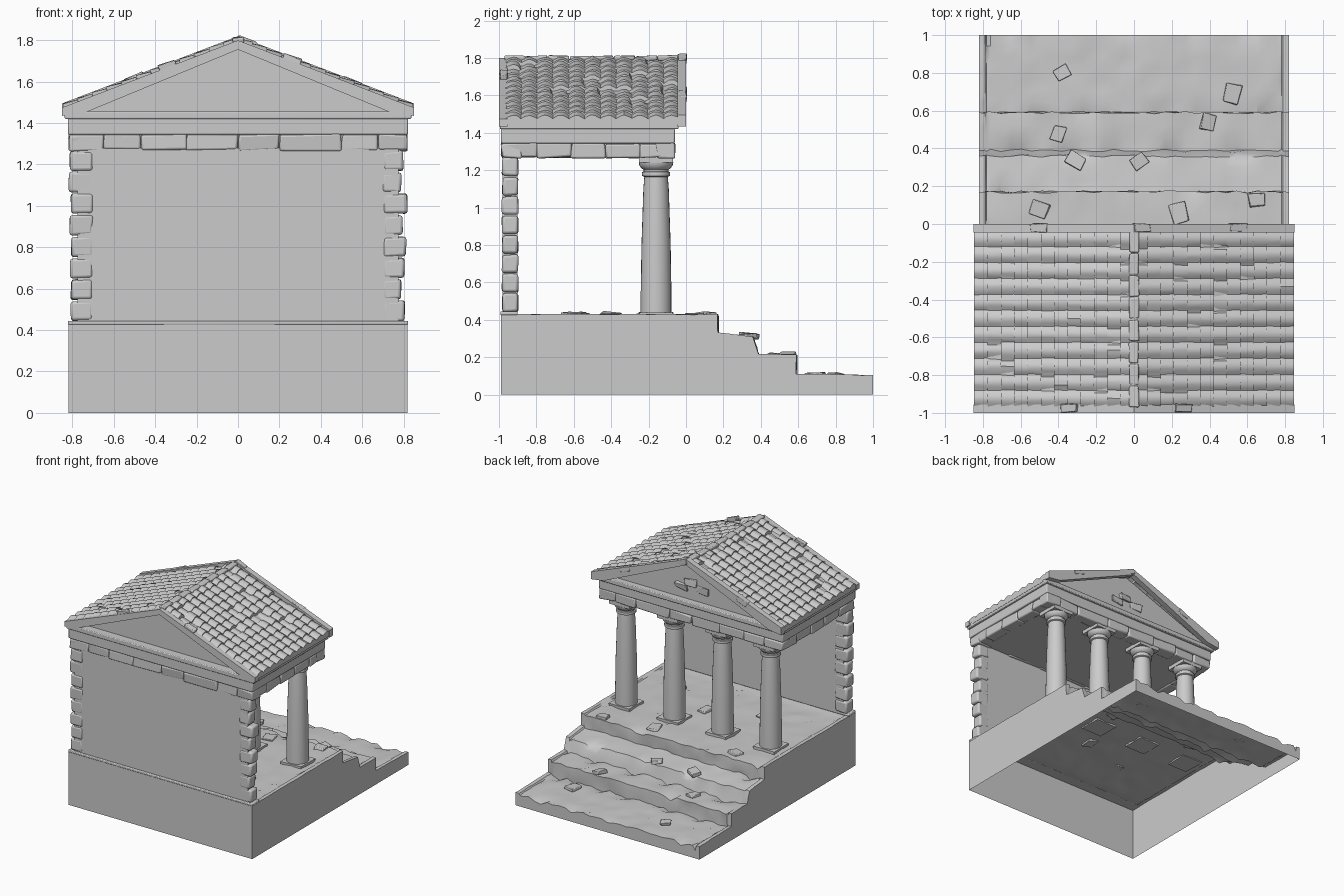
import bpy, bmesh, math, random
from mathutils import Vector, Matrix

random.seed(7)
rnd = random.uniform

if "Cube" in bpy.data.objects:
    bpy.data.objects.remove(bpy.data.objects["Cube"], do_unlink=True)

stone = bpy.data.materials.new("grey_stone")
stone.use_nodes = True
GREY = (0.6, 0.6, 0.6, 1)
stone.diffuse_color = GREY
stone.node_tree.nodes["Principled BSDF"].inputs["Base Color"].default_value = GREY


def finish(name, bm, angle=30, bevel=0):
    """Turn a bmesh into a named stone object."""
    bmesh.ops.recalc_face_normals(bm, faces=bm.faces)
    mesh = bpy.data.meshes.new(name)
    bm.to_mesh(mesh)
    bm.free()
    mesh.materials.append(stone)
    ob = bpy.data.objects.new(name, mesh)
    bpy.context.collection.objects.link(ob)
    if bevel:
        mod = ob.modifiers.new("worn_edges", "BEVEL")
        mod.width, mod.segments = bevel, 2
    bpy.ops.object.select_all(action="DESELECT")
    ob.select_set(True)
    bpy.context.view_layer.objects.active = ob
    bpy.ops.object.shade_smooth_by_angle(angle=math.radians(angle))
    return ob


def add_box(bm, lo, hi, jitter=0, turn=None):
    """Box between two corners, optionally roughened and turned about its centre."""
    lo, hi = Vector(lo), Vector(hi)
    mid, size = (lo + hi) / 2, hi - lo
    m = Matrix.Translation(mid) @ (turn or Matrix()) @ Matrix.Diagonal((*size, 1))
    for v in bmesh.ops.create_cube(bm, size=1, matrix=m)["verts"]:
        v.co += Vector([rnd(-jitter, jitter) for _ in range(3)])


def box(name, lo, hi, bevel=0):
    bm = bmesh.new()
    add_box(bm, lo, hi)
    return finish(name, bm, bevel=bevel)


def prism(name, outline, y0, y1):
    """Extrude an x-z outline along y."""
    bm = bmesh.new()
    face = bm.faces.new([bm.verts.new((x, y0, z)) for x, z in outline])
    ext = bmesh.ops.extrude_face_region(bm, geom=[face])["geom"]
    for v in ext:
        if isinstance(v, bmesh.types.BMVert):
            v.co.y = y1
    return finish(name, bm)


def mirrored(right):
    return right + [(-x, z) for x, z in reversed(right) if x > 0]


def grid(bm, rows):
    for a, b in zip(rows, rows[1:]):
        for i in range(len(a) - 1):
            bm.faces.new((a[i], a[i + 1], b[i + 1], b[i]))


# Stepped base: hollow shell, worn treads, slim raised rim along both sides
corners = [(-.99, 0), (-.99, .43), (.17, .43), (.17, .33), (.36, .31), (.39, .215),
           (.59, .215), (.59, .11), (1, .105), (1, 0)]
path = []
for (y0, z0), (y1, z1) in zip(corners, corners[1:]):
    n = max(1, round(math.hypot(y1 - y0, z1 - z0) / .06))
    path += [(y0 + (y1 - y0) * i / n, z0 + (z1 - z0) * i / n, i == 0) for i in range(n)]
path.append((*corners[-1], True))
half = [.82, .79, .782] + [.76 * i / 14 for i in range(14, 0, -1)]
xs = [-x for x in half] + [0] + half[::-1]
bm = bmesh.new()
rows = []
for x in xs:
    row = []
    for y, z, corner in path:
        if y > -.88 and z > .05:
            inner = abs(x) < .785
            wear = .007 if inner else .003
            z += rnd(-wear, wear) - (.01 if inner else 0)
            y += rnd(-wear, wear) if y < .99 else 0
            if corner and inner and random.random() < .2:
                z -= rnd(.01, .03)
        row.append(bm.verts.new((x, y, z)))
    rows.append(row)
grid(bm, rows)
bm.faces.new(rows[0])
bm.faces.new(rows[-1])
finish("stepped_base", bm, 35)
box("wall_footing", (-.822, -.993, .425), (.822, -.9, .445), .006)

# Rear wall with rough corner blocks
box("rear_wall", (-.775, -.98, .43), (.775, -.9, 1.28))
bm = bmesh.new()
courses = 8
step = .83 / courses
for side, wear in ((-1, .015), (1, .045)):
    for i in range(courses):
        z = .44 + i * step
        end = .82 - rnd(0, wear)
        a, b = sorted((side * .7, side * end))
        add_box(bm, (a, -.983, z + .003), (b, -.897, z + step - .003), .004)
finish("wall_corner_blocks", bm, bevel=.014)

# Four tapering columns with ringed capitals
shaft = [(.082, .42), (.082, .55), (.078, .8), (.068, 1.1), (.063, 1.165), (.074, 1.17),
         (.076, 1.18), (.074, 1.19), (.066, 1.193), (.066, 1.203), (.078, 1.21),
         (.09, 1.228), (.092, 1.24), (.085, 1.245)]
SIDES = 24
for i in range(4):
    cx, cy = -.645 + .43 * i, -.16
    bm = bmesh.new()
    rings = []
    for r, z in shaft:
        angles = [math.tau * k / SIDES for k in range(SIDES)]
        ring = [bm.verts.new((cx + r * math.cos(a), cy + r * math.sin(a), z)) for a in angles]
        rings.append(ring + ring[:1])
    grid(bm, rings)
    add_box(bm, (cx - .092, cy - .092, .41), (cx + .092, cy + .092, .438), .003)
    add_box(bm, (cx - .092, cy - .09, 1.242), (cx + .092, cy + .09, 1.275))
    finish("column_%d" % (i + 1), bm, 40)

# Entablature: ceiling core wrapped in chipped blocks, then frieze and cornice
box("architrave_core", (-.79, -.96, 1.272), (.79, -.085, 1.35))
bm = bmesh.new()
cuts = [-.815, -.65, -.47, -.25, 0, .2, .5, .68, .815]
for a, b in zip(cuts, cuts[1:]):
    for y0, y1 in ((-.985, -.88), (-.16, -.062)):
        add_box(bm, (a, y0, 1.268), (b, y1, 1.345), .007)
for i in range(5):
    y = -.98 + i * .183
    for x in (-.77, .77):
        add_box(bm, (x - .045, y, 1.268), (x + .045, y + .183, 1.345), .007)
finish("architrave_blocks", bm, bevel=.01)
box("frieze", (-.822, -.99, 1.343), (.822, -.06, 1.425), .008)
box("cornice", (-.838, -.995, 1.42), (.838, -.04, 1.457), .006)

# Gable body, recessed between raking cornices
prism("gable_body", mirrored([(0, 1.785), (.84, 1.465), (.84, 1.44)]), -.93, -.09)
rake = [(0, 1.8), (.85, 1.475), (.85, 1.435), (.74, 1.45), (0, 1.755)]
chevron = rake + [(-x, z) for x, z in reversed(rake[1:-1])]
prism("front_raking_cornice", chevron, -1, -.955)
prism("rear_raking_cornice", [(x, z + (.02 if z > 1.46 else 0)) for x, z in chevron], -.045, 0)

# Tiled roof: rounded strips running down each slope in overlapping courses
STRIPS, COURSES, SEG = 11, 12, 6
for side, name in ((-1, "right"), (1, "left")):
    broken = {(s, c): random.random() < .07 for s in range(STRIPS) for c in range(COURSES)}
    bm = bmesh.new()
    rows = []
    for c in range(COURSES):
        for edge in (0, 1):
            t = (c + edge) / COURSES
            row = []
            for k in range(STRIPS * SEG + 1):
                s = min(k // SEG, STRIPS - 1)
                lift = .018 * abs(math.sin(math.pi * k / SEG)) + .008 * edge
                lift -= .016 if broken[s, c] else 0
                y = -.965 + .93 * k / (STRIPS * SEG)
                row.append(bm.verts.new((side * .846 * t, y + rnd(-.002, .002),
                                         1.793 - .325 * t + lift + rnd(-.002, .002))))
            rows.append(row)
    # Eave fascia closing the lowest course
    rows.append([bm.verts.new((v.co.x, v.co.y, 1.445)) for v in rows[-1]])
    grid(bm, rows)
    finish(name + "_roof_tiles", bm, 35)
bm = bmesh.new()
for i in range(8):
    y = -.97 + i * .117
    add_box(bm, (-.025, y, 1.785), (.025, y + .112, 1.812), .004)
finish("ridge_tiles", bm, bevel=.008)

# Broken stones on the raking cornices and in the rear gable
bm = bmesh.new()
for x, y in ((-.34, -.975), (.26, -.975), (-.5, -.02), (.55, -.02), (.04, -.02)):
    z = 1.805 - .382 * abs(x)
    slope = Matrix.Rotation(math.copysign(math.atan(.382), x), 4, "Y")
    add_box(bm, (x - .045, y - .022, z - .02), (x + .045, y + .022, z + .018), .005, slope)
for x, z in ((-.09, 1.56), (.02, 1.6), (.1, 1.55)):
    add_box(bm, (x - .05, -.1, z - .025), (x + .05, -.075, z + .025), .012)
finish("broken_gable_stones", bm, bevel=.004)

# Loose slabs lying on the floor and steps
bm = bmesh.new()
spots = [(.39, .54), (.03, .33), (-.31, .34), (-.38, .8), (.52, .69), (.65, .13),
         (-.4, .48), (-.5, .08), (.24, .06), (.1, -.4), (-.3, -.55), (.5, -.6)]
for x, y in spots:
    z = .42 if y < .17 else .31 if y < .38 else .205 if y < .59 else .1
    w = rnd(.03, .055)
    tilt = Matrix.Rotation(rnd(0, 3), 4, "Z") @ Matrix.Rotation(rnd(-.15, .15), 4, "X")
    add_box(bm, (x - w, y - w * .8, z - .005), (x + w, y + w * .8, z + .018), .007, tilt)
finish("loose_slabs", bm, bevel=.004)
